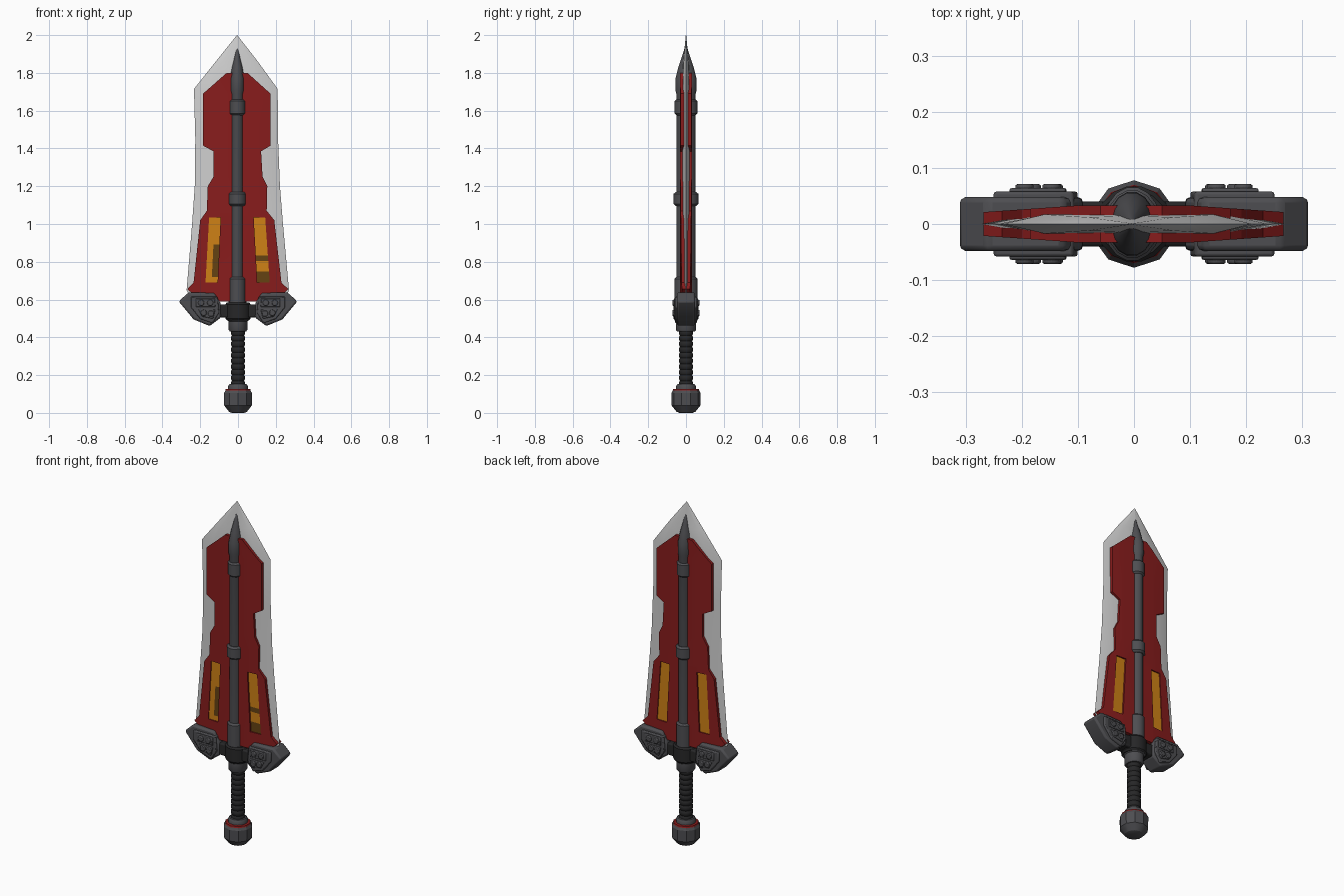
import bpy, bmesh, math
from mathutils import Vector

if "Cube" in bpy.data.objects:
    bpy.data.objects.remove(bpy.data.objects["Cube"])


def mat(name, rgb):
    m = bpy.data.materials.new(name)
    m.diffuse_color = (*rgb, 1)
    m.use_nodes = True
    m.node_tree.nodes["Principled BSDF"].inputs["Base Color"].default_value = m.diffuse_color
    return m


SILVER = mat("silver", (0.62, 0.62, 0.62))
RED = mat("deep red", (0.25, 0.012, 0.012))
GREY = mat("gunmetal", (0.075, 0.075, 0.082))
BLACK = mat("black wrap", (0.02, 0.02, 0.021))
ORANGE = mat("amber", (0.62, 0.22, 0.008))
DARK = mat("dark amber", (0.13, 0.055, 0.006))


def finish(bm, name, mats, bevel=0, angle=35):
    bmesh.ops.recalc_face_normals(bm, faces=bm.faces[:])
    me = bpy.data.meshes.new(name)
    bm.to_mesh(me)
    bm.free()
    ob = bpy.data.objects.new(name, me)
    bpy.context.collection.objects.link(ob)
    for m in mats:
        me.materials.append(m)
    if bevel:
        b = ob.modifiers.new("bevel", 'BEVEL')
        b.width, b.segments, b.limit_method = bevel, 2, 'ANGLE'
    bpy.ops.object.select_all(action='DESELECT')
    ob.select_set(True)
    bpy.context.view_layer.objects.active = ob
    bpy.ops.object.shade_smooth_by_angle(angle=math.radians(angle))
    return ob


def lathe(name, profile, mats, sides=16, ys=1.0, x=0.0, rule=None, angle=35):
    """Turn (radius, z) points around z; ys stretches the depth."""
    bm = bmesh.new()
    rings = [[bm.verts.new((x + r * math.cos(t), ys * r * math.sin(t), z))
              for t in [2 * math.pi * (i + 0.5) / sides for i in range(sides)]]
             for r, z in profile]
    for k, (a, b) in enumerate(zip(rings, rings[1:])):
        for i in range(sides):
            j = (i + 1) % sides
            f = bm.faces.new((a[i], a[j], b[j], b[i]))
            f.material_index = rule(k) if rule else 0
    bm.faces.new(rings[0])
    bm.faces.new(rings[-1])
    return finish(bm, name, mats, angle=angle)


def prism(name, outline, y0, y1, m, bevel=0):
    """Extrude an (x, z) outline from y0 to y1."""
    bm = bmesh.new()
    a = [bm.verts.new((x, y0, z)) for x, z in outline]
    b = [bm.verts.new((x, y1, z)) for x, z in outline]
    bm.faces.new(a)
    bm.faces.new(b)
    for i in range(len(a)):
        j = (i + 1) % len(a)
        bm.faces.new((a[i], a[j], b[j], b[i]))
    return finish(bm, name, [m], bevel)


# Silver blade: sharp edges, bevelled body, gentle centre ridge
stations = [(0.60, -0.25, 0.25, 1), (0.65, -0.272, 0.27, 1), (1.0, -0.243, 0.238, 1),
            (1.2, -0.229, 0.222, 1), (1.45, -0.226, 0.212, 1), (1.715, -0.233, 0.21, 1),
            (1.86, -0.118, 0.105, 0.7), (2.0, -0.006, -0.004, 0.05)]
bm = bmesh.new()
loops = []
for z, xl, xr, t in stations:
    c = -0.004 * z / 2
    pts = [(xl, 0), (c + 0.68 * (xl - c), 0.017 * t), (c, 0.021 * t),
           (c + 0.68 * (xr - c), 0.017 * t), (xr, 0)]
    ring = pts + [(x, -y) for x, y in pts[3:0:-1]]
    loops.append([bm.verts.new((x, y, z)) for x, y in ring])
for a, b in zip(loops, loops[1:]):
    for i in range(8):
        j = (i + 1) % 8
        bm.faces.new((a[i], a[j], b[j], b[i]))
bm.faces.new(loops[0])
bm.faces.new(loops[-1])
finish(bm, "blade", [SILVER], angle=20)

# Red stepped panels with window openings, one on each face
left = [(-0.06, 1.80), (-0.185, 1.69), (-0.185, 1.415), (-0.13, 1.385), (-0.13, 1.25),
        (-0.16, 1.20), (-0.165, 1.07), (-0.2, 1.02), (-0.235, 0.69), (-0.268, 0.655),
        (-0.24, 0.63), (-0.12, 0.59)]
right = [(0.12, 0.59), (0.24, 0.63), (0.266, 0.655), (0.23, 0.69), (0.192, 1.02),
         (0.152, 1.07), (0.155, 1.20), (0.13, 1.25), (0.122, 1.385), (0.172, 1.415),
         (0.172, 1.69), (0.05, 1.80)]
windows = [[(-0.153, 1.035), (-0.092, 1.035), (-0.108, 0.69), (-0.172, 0.69)],
           [(0.083, 1.035), (0.144, 1.035), (0.168, 0.69), (0.102, 0.69)]]


def panel_y(x):
    return 0.033 - 0.07 * max(0, abs(x) - 0.1)


for side, label in ((-1, "front"), (1, "back")):
    bm = bmesh.new()
    edges = []
    for loop in [left + right] + windows:
        vs = [bm.verts.new((x, 0, z)) for x, z in loop]
        edges += [bm.edges.new((vs[i], vs[(i + 1) % len(vs)])) for i in range(len(vs))]
    bmesh.ops.triangle_fill(bm, edges=edges, use_beauty=True, normal=(0, -1, 0))
    for px in (-0.1, 0.1):
        bmesh.ops.bisect_plane(bm, geom=bm.verts[:] + bm.edges[:] + bm.faces[:],
                               plane_co=(px, 0, 0), plane_no=(1, 0, 0))
    ext = bmesh.ops.extrude_face_region(bm, geom=bm.faces[:])
    for v in ext["geom"]:
        if isinstance(v, bmesh.types.BMVert):
            v.co.y = side * panel_y(v.co.x)
    finish(bm, label + "_red_panel", [RED], angle=25)

    # Amber window plates, shaded dark in a few bands on the front
    for w, (tl, tr, br, bl) in enumerate(windows):
        bm = bmesh.new()
        rows, n = [], 12
        for k in range(n + 1):
            row = []
            for s in (0, 0.5, 1):
                a = Vector(tl).lerp(Vector(tr), s)
                b = Vector(bl).lerp(Vector(br), s)
                p = a.lerp(b, k / n)
                row.append(bm.verts.new((p.x, side * 0.024, p.y)))
            rows.append(row)
        for k in range(n):
            for c in (0, 1):
                f = bm.faces.new((rows[k][c], rows[k][c + 1], rows[k + 1][c + 1], rows[k + 1][c]))
                dark = (c == 1 and 5 <= k < 11) if w == 0 else k in (7, 10, 11)
                f.material_index = 1 if side < 0 and dark else 0
        finish(bm, f"{label}_window_{w}", [ORANGE, DARK])

# Central rod with a pointed end, and its collars
lathe("spine_rod", [(0.038, 0.5), (0.038, 1.69), (0.042, 1.71), (0.041, 1.77), (0.030, 1.83),
                    (0.013, 1.90), (0.002, 1.945)], [GREY], ys=1.38, x=-0.004)
for i, (z0, z1, r) in enumerate([(1.575, 1.66, 0.047), (1.095, 1.17, 0.051), (0.575, 0.72, 0.048)]):
    lathe(f"rod_collar_{i}", [(r - 0.008, z0), (r, z0 + 0.01), (r, z1 - 0.01), (r - 0.008, z1)],
          [GREY], ys=1.3, x=-0.003)

# Guard hub
lathe("hub", [(0.06, 0.49), (0.068, 0.5), (0.068, 0.575), (0.06, 0.585)], [BLACK], ys=1.0)
prism("hub_arms", [(-0.1, 0.505), (0.1, 0.505), (0.1, 0.575), (-0.1, 0.575)],
      -0.04, 0.04, BLACK, 0.008)
lathe("lower_collar", [(0.044, 0.43), (0.05, 0.44), (0.05, 0.485), (0.056, 0.49), (0.056, 0.505)],
      [GREY], ys=1.1)

# Guard wings with cover plates, pads and bolts
wing = [(0.314, 0.59), (0.262, 0.638), (0.125, 0.635), (0.092, 0.58), (0.09, 0.505),
        (0.15, 0.46), (0.235, 0.495)]
cover = [(0.25, 0.615), (0.108, 0.615), (0.1, 0.53), (0.135, 0.475), (0.20, 0.497), (0.25, 0.56)]
pads = [[(0.222, 0.606), (0.122, 0.606), (0.12, 0.56), (0.222, 0.56)],
        [(0.21, 0.548), (0.12, 0.548), (0.132, 0.498), (0.19, 0.51)]]
bolts = [(0.195, 0.583), (0.147, 0.583), (0.182, 0.53), (0.143, 0.526)]
for sx, name in ((-1, "left"), (1, "right")):
    prism(name + "_wing", [(sx * x, z) for x, z in wing], -0.048, 0.048, GREY, 0.01)
    prism(name + "_wing_cover", [(sx * x, z) for x, z in cover], -0.058, 0.058, GREY, 0.005)
    for i, p in enumerate(pads):
        prism(f"{name}_pad_{i}", [(sx * x, z) for x, z in p], -0.064, 0.064, GREY, 0.004)
    for i, (x, z) in enumerate(bolts):
        ring = [(sx * x + 0.017 * math.cos(math.pi * k / 5), z + 0.017 * math.sin(math.pi * k / 5))
                for k in range(10)]
        prism(f"{name}_bolt_{i}", ring, -0.071, 0.071, GREY, 0.004)

# Wrapped grip
grip = []
for k in range(10):
    z = 0.14 + k * 0.03
    grip += [(0.033, z), (0.038, z + 0.008), (0.038, z + 0.022)]
lathe("grip", grip + [(0.033, 0.44)], [BLACK], angle=60)

# Pommel with a red ring and neck collar
lathe("pommel", [(0.035, 0.0), (0.05, 0.006), (0.077, 0.04), (0.078, 0.105), (0.07, 0.118),
                 (0.068, 0.126), (0.05, 0.128)],
      [GREY, RED], sides=10, rule=lambda k: 1 if k >= 4 else 0, angle=30)
lathe("pommel_neck", [(0.053, 0.12), (0.053, 0.143), (0.046, 0.153), (0.035, 0.155)], [GREY])
